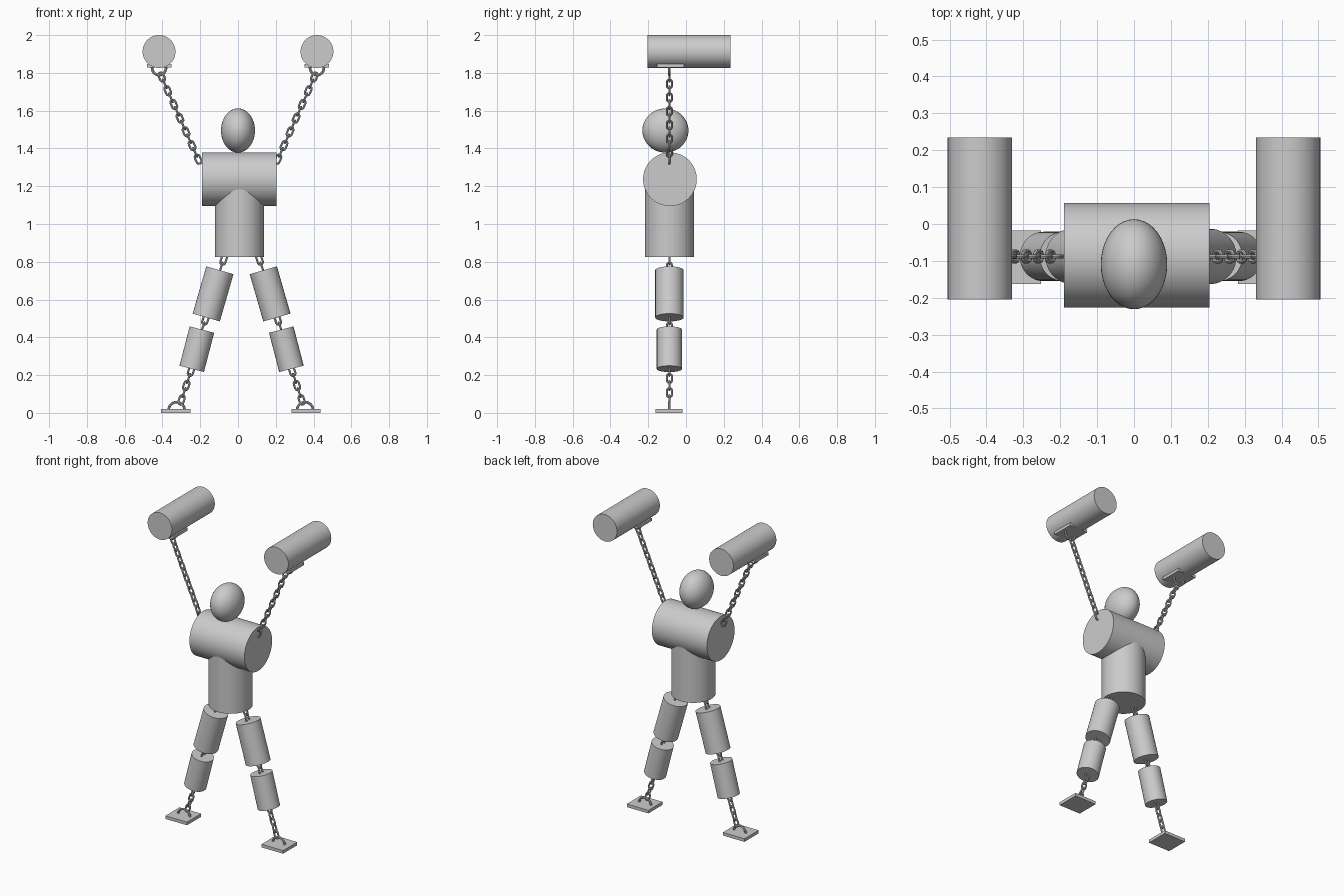
import bpy, bmesh, math
from mathutils import Vector, Matrix

if "Cube" in bpy.data.objects:
    bpy.data.objects.remove(bpy.data.objects["Cube"])

GREY = bpy.data.materials.new("plain grey")
GREY.diffuse_color = (0.6, 0.6, 0.6, 1)
GREY.use_nodes = True
GREY.node_tree.nodes["Principled BSDF"].inputs["Base Color"].default_value = GREY.diffuse_color
Y = -0.088           # plane of the limbs
LEG_MID = 0.019      # the legs mirror about this x


def finish(name, bm):
    bmesh.ops.recalc_face_normals(bm, faces=bm.faces)
    me = bpy.data.meshes.new(name)
    bm.to_mesh(me)
    bm.free()
    for p in me.polygons:
        p.use_smooth = True
    me.set_sharp_from_angle(angle=math.radians(40))
    me.materials.append(GREY)
    ob = bpy.data.objects.new(name, me)
    bpy.context.collection.objects.link(ob)
    return ob


def cylinder(name, a, b, r, sides=48):
    a, b = Vector(a), Vector(b)
    rot = (b - a).to_track_quat('Z', 'Y').to_matrix().to_4x4()
    bm = bmesh.new()
    bmesh.ops.create_cone(bm, cap_ends=True, segments=sides, radius1=r, radius2=r,
                          depth=(b - a).length, matrix=Matrix.Translation((a + b) / 2) @ rot)
    return finish(name, bm)


def plate(name, centre, size):
    bm = bmesh.new()
    bmesh.ops.create_cube(bm, size=1, matrix=Matrix.Translation(centre) @ Matrix.Diagonal((*size, 1)))
    return finish(name, bm)


def tube(bm, path, up, r, closed):
    """Sweep a round wire along a flat path whose plane normal is up."""
    n, rings = len(path), []
    for i, p in enumerate(path):
        nxt = path[(i + 1) % n] if closed or i < n - 1 else p
        prv = path[i - 1] if closed or i > 0 else p
        out = (nxt - prv).normalized().cross(up)
        rings.append([bm.verts.new(p + r * (math.cos(t) * out + math.sin(t) * up))
                      for t in (k * math.tau / 8 for k in range(8))])
    for i in range(n if closed else n - 1):
        a, b = rings[i], rings[(i + 1) % n]
        for k in range(8):
            bm.faces.new((a[k], a[(k + 1) % 8], b[(k + 1) % 8], b[k]))
    if not closed:
        bm.faces.new(rings[0])
        bm.faces.new(rings[-1])


def chain(name, a, b, count, r=0.0055, half_w=0.0135):
    """Interlocking oval links, each turned a quarter from the last."""
    a, b = Vector(a), Vector(b)
    axis = (b - a).normalized()
    pitch = (b - a).length / count
    straight = max((pitch + 2 * r) / 2 - half_w, 0.003)
    bm = bmesh.new()
    for i in range(count):
        c = a + axis * pitch * (i + 0.5)
        y = Vector((0, 1, 0))
        side, up = (axis.cross(y), y) if i % 2 == 0 else (y, axis.cross(y))
        path = []
        for end in (1, -1):
            for k in range(7):
                t = math.pi * k / 6
                path.append(c + end * (axis * (straight + half_w * math.sin(t))
                                       + side * half_w * math.cos(t)))
        tube(bm, path, up, r, True)
    return finish(name, bm)


def staple(name, base, width, height):
    """Arched wire eye; a negative height hangs down."""
    base = Vector(base)
    path = [base + Vector((math.cos(t) * width / 2, 0, math.sin(t) * height))
            for t in (math.pi * k / 12 for k in range(13))]
    bm = bmesh.new()
    tube(bm, path, Vector((0, 1, 0)), 0.007, False)
    return finish(name, bm)


# Head
bm = bmesh.new()
bmesh.ops.create_uvsphere(bm, u_segments=40, v_segments=24, radius=1,
                          matrix=Matrix.Translation((0, -0.109, 1.495)) @ Matrix.Diagonal((0.09, 0.122, 0.117, 1)))
finish("head", bm)

# Torso
cylinder("chest", (-0.19, -0.085, 1.237), (0.205, -0.085, 1.237), 0.142, 64)
cylinder("waist", (0.008, -0.087, 0.825), (0.008, -0.087, 1.24), 0.13, 64)

for s, tag in ((-1, "left"), (1, "right")):
    # Raised bars hung on chains
    x = s * 0.418
    cylinder(tag + "_bar", (x, -0.205, 1.913), (x, 0.235, 1.913), 0.087)
    plate(tag + "_bar_plate", (x, -0.083, 1.837), (0.13, 0.143, 0.018))
    staple(tag + "_bar_staple", (x, Y, 1.83), 0.075, -0.042)
    chain(tag + "_arm_chain", (s * 0.412, Y, 1.796), (s * 0.203, Y, 1.325), 13)

    # Legs: two cylinders joined by short chains
    def leg(px, pz):
        return (LEG_MID + s * (px - 0.021), Y, pz)
    cylinder(tag + "_thigh", leg(0.136, 0.755), leg(0.208, 0.505), 0.075)
    cylinder(tag + "_shin", leg(0.231, 0.441), leg(0.285, 0.233), 0.067)
    chain(tag + "_hip_chain", leg(0.108, 0.835), leg(0.138, 0.745), 2)
    chain(tag + "_knee_chain", leg(0.205, 0.515), leg(0.234, 0.431), 2)
    chain(tag + "_ankle_chain", leg(0.283, 0.24), leg(0.345, 0.05), 5)

    # Feet
    fx = 0.015 + s * 0.345
    plate(tag + "_foot_plate", (fx, -0.09, 0.01), (0.155, 0.145, 0.02))
    staple(tag + "_foot_staple", (fx - s * 0.005, Y, 0.015), 0.085, 0.042)
